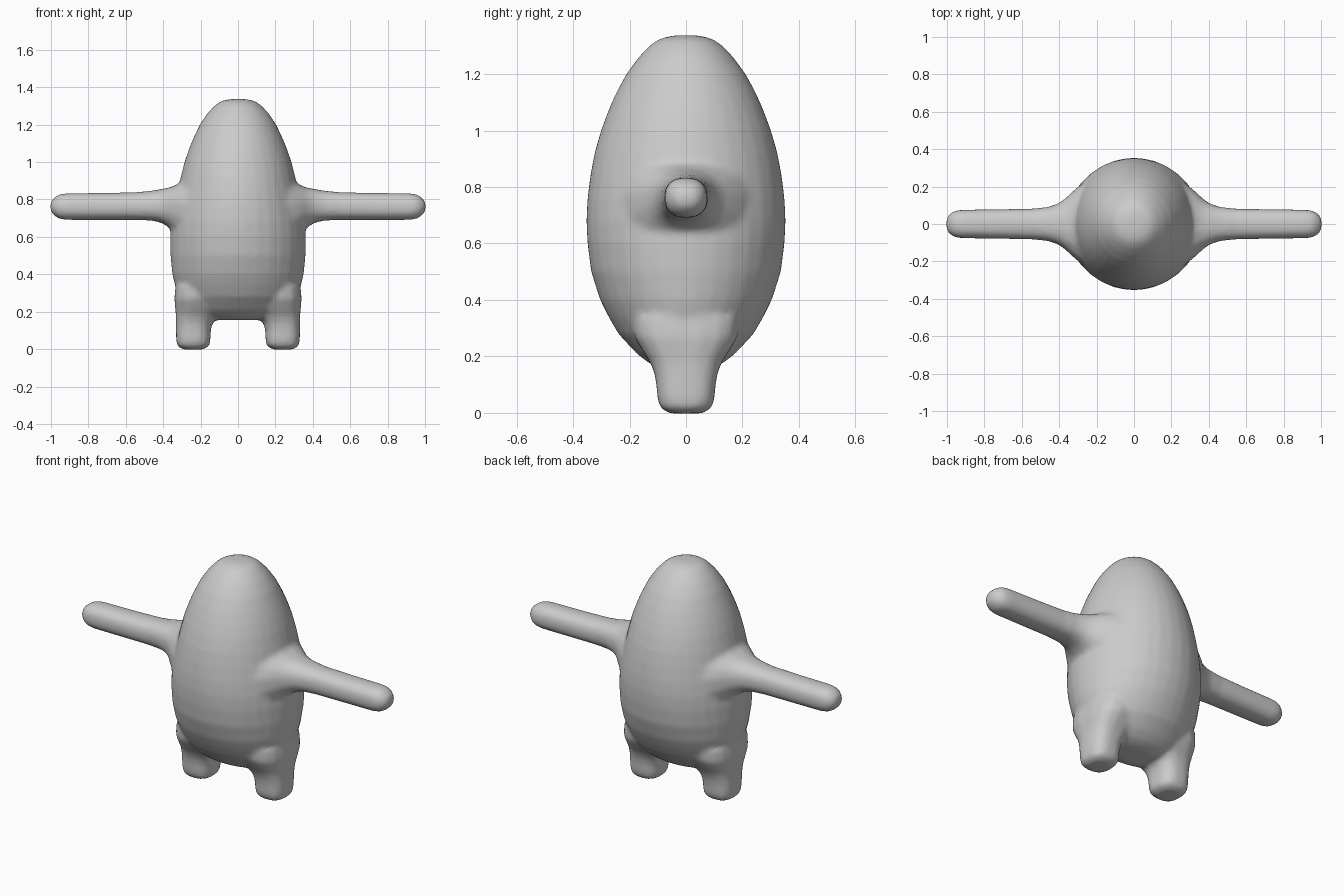
import bpy, bmesh, math

if "Cube" in bpy.data.objects:
    bpy.data.objects.remove(bpy.data.objects["Cube"])

grey = bpy.data.materials.new("soft grey")
grey.diffuse_color = (0.6, 0.6, 0.6, 1)
grey.use_nodes = True
grey.node_tree.nodes["Principled BSDF"].inputs["Base Color"].default_value = grey.diffuse_color

bm = bmesh.new()


def loft(rings, sides, power, place):
    """Closed tube through (t, low_u, high_u, half_v) rings with superellipse sections."""
    loops = []
    for t, lo, hi, hv in rings:
        loop = []
        for i in range(sides):
            a = 2 * math.pi * (i + 0.5) / sides
            c, s = math.cos(a), math.sin(a)
            u = math.copysign(abs(c) ** (2 / power), c) * (hi - lo) / 2 + (lo + hi) / 2
            v = math.copysign(abs(s) ** (2 / power), s) * hv
            loop.append(bm.verts.new(place(t, u, v)))
        loops.append(loop)
    faces = [bm.faces.new(loops[0]), bm.faces.new(loops[-1])]
    for a, b in zip(loops, loops[1:]):
        for i in range(sides):
            j = (i + 1) % sides
            faces.append(bm.faces.new((a[i], a[j], b[j], b[i])))
    bmesh.ops.recalc_face_normals(bm, faces=faces)


# egg-shaped body: height, half width, half depth
body = [(0.155, .14, .08), (0.175, .22, .13), (0.21, .275, .175), (0.28, .315, .24),
        (0.34, .337, .275), (0.40, .352, .305), (0.50, .362, .337), (0.60, .364, .35),
        (0.68, .357, .354), (0.76, .343, .35), (0.84, .325, .34), (0.92, .307, .325),
        (1.0, .287, .302), (1.07, .263, .276), (1.13, .238, .25), (1.20, .205, .212),
        (1.26, .165, .168), (1.30, .128, .13), (1.325, .095, .095), (1.337, .045, .045)]
loft([(z, -x, x, y) for z, x, y in body], 32, 2.0, lambda t, u, v: (u, v, t))

# arms flare into the body: distance, underside, top, half depth
arm = [(.16, .50, .95, .24), (.25, .54, .925, .235), (.30, .575, .895, .20),
       (.34, .62, .875, .165), (.37, .65, .864, .135), (.41, .675, .857, .108),
       (.46, .686, .848, .092), (.54, .69, .840, .083), (.70, .69, .836, .080),
       (.92, .69, .834, .077), (.96, .697, .827, .071), (.99, .72, .805, .05),
       (1.003, .74, .785, .028)]
# legs widen upward into the body: height, inner side, outer side, half depth
leg = [(-.002, .19, .29, .055), (.008, .165, .315, .08), (.025, .15, .328, .096),
       (.06, .146, .332, .103), (.10, .145, .332, .106), (.14, .135, .332, .113),
       (.18, .11, .333, .128), (.22, .08, .337, .155), (.27, .06, .342, .185),
       (.34, .06, .335, .19)]
for side in (-1, 1):
    loft(arm, 16, 2.4, lambda t, u, v: (side * t, v, u))
    loft(leg, 16, 2.7, lambda t, u, v: (side * u, v, t))

mesh = bpy.data.meshes.new("figure_body")
bm.to_mesh(mesh)
bm.free()
mesh.materials.append(grey)
figure = bpy.data.objects.new("figure_body", mesh)
bpy.context.collection.objects.link(figure)

# fuse limbs and body into one soft skin
remesh = figure.modifiers.new("fuse", 'REMESH')
remesh.mode = 'VOXEL'
remesh.voxel_size = 0.014
remesh.use_smooth_shade = True
soften = figure.modifiers.new("soften", 'SMOOTH')
soften.factor = 0.5
soften.iterations = 6
